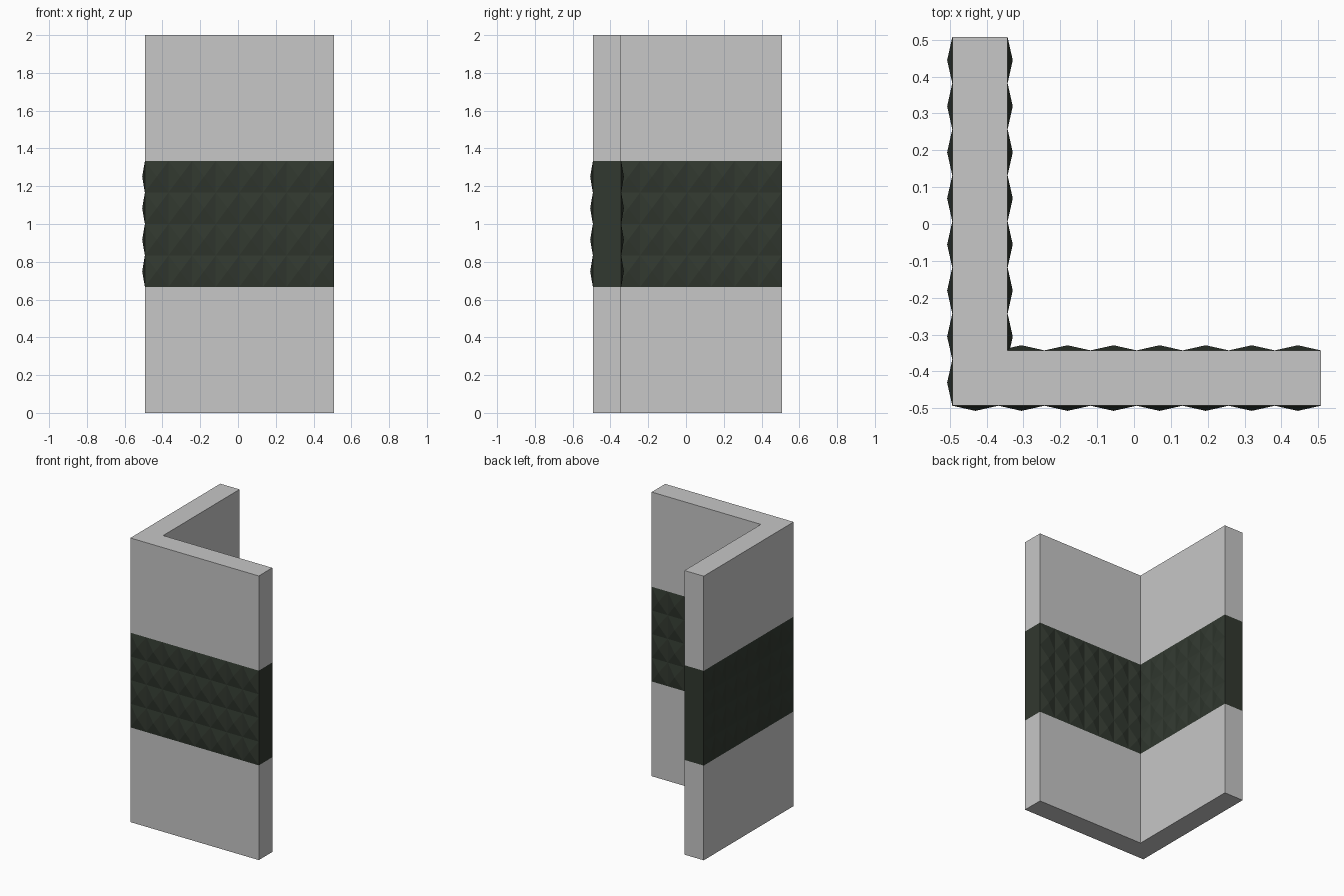
import bpy
import bmesh
from mathutils import Vector

cube = bpy.data.objects.get("Cube")
if cube:
    bpy.data.objects.remove(cube, do_unlink=True)

LOW, HIGH = -0.493, 0.507          # outer limits of the two legs
INNER = LOW + 0.15                 # inside faces of the legs
BAND_LOW, BAND_HIGH, TOP = 2 / 3, 4 / 3, 2.0
CELL, ROWS, BUMP = 0.125, 4, 0.014


def make_material(name, colour):
    mat = bpy.data.materials.new(name)
    mat.use_nodes = True
    mat.diffuse_color = (*colour, 1)
    mat.node_tree.nodes["Principled BSDF"].inputs["Base Color"].default_value = (*colour, 1)
    return mat


def make_object(name, bm, materials):
    mesh = bpy.data.meshes.new(name)
    bm.to_mesh(mesh)
    bm.free()
    for mat in materials:
        mesh.materials.append(mat)
    obj = bpy.data.objects.new(name, mesh)
    bpy.context.collection.objects.link(obj)
    return obj


grey = make_material("light grey", (0.57, 0.57, 0.57))
dark = make_material("dark green grey", (0.031, 0.040, 0.029))

# Corner post: an L profile extruded in three stages, with a dark middle stage
bm = bmesh.new()
profile = [(LOW, LOW), (HIGH, LOW), (HIGH, INNER), (INNER, INNER), (INNER, HIGH), (LOW, HIGH)]
rings = [[bm.verts.new((x, y, z)) for x, y in profile] for z in (0, BAND_LOW, BAND_HIGH, TOP)]
bm.faces.new(rings[0][::-1])
bm.faces.new(rings[-1])
for stage, (lower, upper) in enumerate(zip(rings, rings[1:])):
    for i in range(len(profile)):
        j = (i + 1) % len(profile)
        face = bm.faces.new((lower[i], lower[j], upper[j], upper[i]))
        face.material_index = int(stage == 1)
make_object("corner_post", bm, [grey, dark])


# Grip panels: rows of shallow four-sided pyramids on each long face of the band
def grip_panel(name, start, along, normal, columns):
    start, along, normal = Vector(start), Vector(along), Vector(normal)
    step = along * CELL
    rise = Vector((0, 0, (BAND_HIGH - BAND_LOW) / ROWS))
    bm = bmesh.new()
    grid = [[bm.verts.new(start + step * c + rise * r) for c in range(columns + 1)]
            for r in range(ROWS + 1)]
    for r in range(ROWS):
        for c in range(columns):
            corners = [grid[r][c], grid[r][c + 1], grid[r + 1][c + 1], grid[r + 1][c]]
            tip = bm.verts.new(start + step * (c + 0.5) + rise * (r + 0.5) + normal * BUMP)
            for i in range(4):
                face = bm.faces.new((corners[i], corners[(i + 1) % 4], tip))
                face.normal_update()
                if face.normal.dot(normal) < 0:
                    face.normal_flip()
    make_object(name, bm, [dark])


# Panels run inward from the leg ends; the inner ones end inside the other leg
grip_panel("front_grip", (HIGH, LOW, BAND_LOW), (-1, 0, 0), (0, -1, 0), 8)
grip_panel("right_grip", (LOW, HIGH, BAND_LOW), (0, -1, 0), (-1, 0, 0), 8)
grip_panel("inner_back_grip", (HIGH, INNER, BAND_LOW), (-1, 0, 0), (0, 1, 0), 7)
grip_panel("inner_left_grip", (INNER, HIGH, BAND_LOW), (0, -1, 0), (1, 0, 0), 7)
